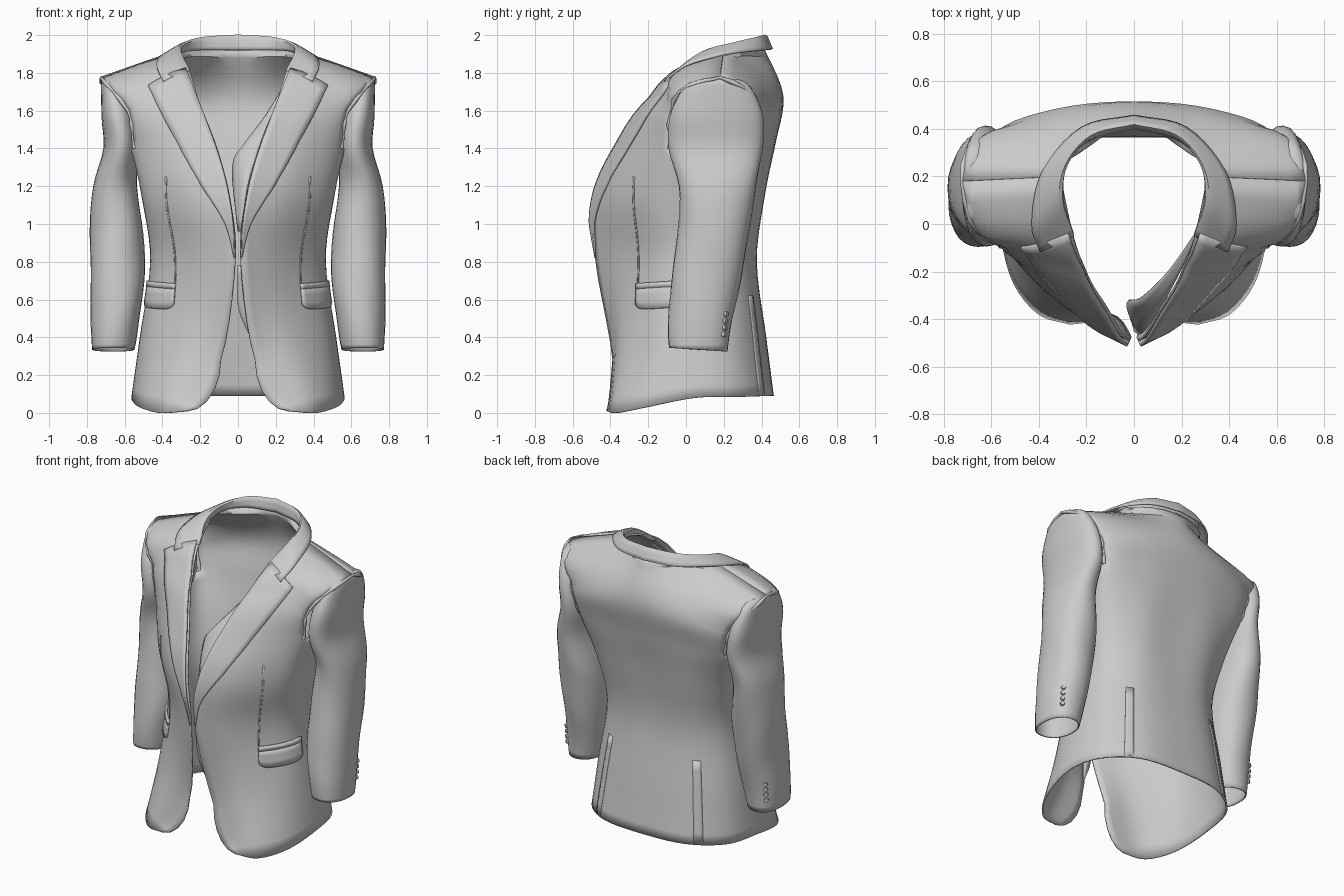
import bpy, bmesh, math
from mathutils import Vector as V
from mathutils.bvhtree import BVHTree

if "Cube" in bpy.data.objects:
    bpy.data.objects.remove(bpy.data.objects["Cube"])


def spline(pts, n, before=None):
    """Catmull-Rom samples through pts, n per segment."""
    p = [V(q) for q in pts]
    p = [V(before) if before else 2 * p[0] - p[1]] + p + [2 * p[-1] - p[-2]]
    out = []
    for i in range(1, len(p) - 2):
        a, b, c, d = p[i - 1:i + 3]
        for k in range(n):
            t = k / n
            out.append(0.5 * (2 * b + (c - a) * t + (2 * a - 5 * b + 4 * c - d) * t * t
                              + (3 * b - a - 3 * c + d) * t ** 3))
    return out + [p[-2].copy()]


def grid(name, rows, mirror=True, thick=0.01, skip=None, closed=False):
    """Quad sheet from equal-length rows of points."""
    m, verts, faces = len(rows[0]), [v for r in rows for v in r], []
    for i in range(len(rows) - 1):
        for j in range(m if closed else m - 1):
            if not (skip and skip(i, j)):
                k = (j + 1) % m
                faces.append((i * m + j, i * m + k, (i + 1) * m + k, (i + 1) * m + j))
    me = bpy.data.meshes.new(name)
    me.from_pydata([tuple(v) for v in verts], [], faces)
    bm = bmesh.new()
    bm.from_mesh(me)
    bmesh.ops.remove_doubles(bm, verts=bm.verts, dist=1e-4)
    bmesh.ops.recalc_face_normals(bm, faces=bm.faces)
    bm.to_mesh(me)
    bm.free()
    return finish(bpy.data.objects.new(name, me), mirror, thick)


def finish(ob, mirror, thick=0):
    bpy.context.collection.objects.link(ob)
    if mirror:
        ob.modifiers.new("Mirror", "MIRROR")
    if thick:
        s = ob.modifiers.new("Solidify", "SOLIDIFY")
        s.thickness, s.offset = thick, 0
    return ob


def loft(rails, n, across):
    """Rows running across a set of rails."""
    cols = [spline(r, n) for r in rails]
    return [spline(r, across) for r in zip(*cols)]


# Body: seven vertical seams from centre back round to the front edge
centre_back = [(0, .46, .09), (0, .42, .4), (0, .37, .8), (0, .41, 1.15), (0, .47, 1.43), (0, .51, 1.68), (0, .41, 1.93)]
back_mid = [(.30, .43, .09), (.28, .39, .4), (.25, .35, .8), (.27, .40, 1.15), (.30, .45, 1.43), (.33, .465, 1.67), (.31, .20, 1.92)]
back_arm = [(.50, .28, .085), (.47, .25, .4), (.42, .23, .8), (.47, .28, 1.12), (.54, .36, 1.40), (.60, .365, 1.60), (.725, .18, 1.775)]
side = [(.56, .05, .08), (.515, .03, .4), (.46, .04, .8), (.50, .06, 1.12), (.55, .13, 1.38), (.66, .15, 1.6), (.725, .18, 1.775)]
front_arm = [(.52, -.21, .03), (.455, -.17, .4), (.415, -.14, .8), (.47, -.16, 1.12), (.545, -.085, 1.40), (.58, -.07, 1.60), (.725, .18, 1.775)]
front_mid = [(.41, -.37, 0), (.26, -.34, .4), (.22, -.345, .8), (.27, -.36, 1.12), (.35, -.26, 1.40), (.43, -.12, 1.68), (.518, .19, 1.848)]
front_edge = [(.27, -.42, .01), (.09, -.385, .28), (.015, -.475, .8), (.04, -.475, 1.12), (.11, -.36, 1.40), (.21, -.18, 1.66), (.31, .20, 1.92)]
N = 5
seams = [spline(c, N) for c in (centre_back, back_mid, back_arm, side, front_arm, front_mid, front_edge)]
# Rounded front hem corner
for k in range(N):
    a = k / N * math.pi / 2
    seams[6][k] = V((.27 - .18 * math.sin(a), -.42 + .035 * k / N, .28 - .27 * math.cos(a)))
# Fullness over the shoulders
puff = {1: (0, .01, .015), 2: (.035, .04, .02), 4: (.03, -.05, .03), 5: (.01, -.03, .04), 6: (0, -.03, .03)}
for c, d in puff.items():
    for k in range(1, N):
        seams[c][5 * N + k] += V(d) * math.sin(math.pi * k / N)
rows = []
for r in zip(*seams):
    mirrored = r[1].copy()
    mirrored.x *= -1
    rows.append(spline(r, N, mirrored))
# Top row: round back neck, straight shoulder seam
top = [s[-1] for s in seams]
rows[-1] = [top[j // N].lerp(top[min(j // N + 1, 6)], (j % N) / N) for j in range(6 * N + 1)]
for k in range(N):
    a = k / N * math.pi / 2
    rows[-1][k] = V((.31 * math.sin(a), .20 + .21 * math.cos(a), 1.925))
body = grid("jacket_body", rows, skip=lambda i, j: i >= 4 * N and 2 * N <= j < 4 * N)

bm = bmesh.new()
bm.from_mesh(body.data)
tree = BVHTree.FromBMesh(bm)
bm.free()

# Lapels laid on the chest, tapering into the front edge
roll = [(.016, -.475, .82), (.025, -.49, 1.0), (.045, -.45, 1.18), (.11, -.35, 1.4), (.21, -.18, 1.66), (.275, -.02, 1.81)]
outer = [(.018, -.475, .82), (.07, -.47, 1.0), (.20, -.42, 1.2), (.30, -.32, 1.38), (.38, -.23, 1.53), (.475, -.09, 1.73)]
lapel = []
for i, r in enumerate(loft((roll, outer), 5, 6)):
    f = min(1, .15 + i / 6) * (1 if i < 12 else 1 - .045 * (i - 12))
    lapel.append([tree.find_nearest(p)[0] + V((.004, -.024, .008)) * f for p in r])
grid("lapel", lapel, thick=.012)

# Folded collar: stand, fold and fall
stand = [(.27, -.03, 1.80), (.30, .10, 1.875), (.295, .24, 1.91), (.19, .355, 1.92), (0, .405, 1.92)]
fold = [(.265, -.055, 1.805), (.315, .09, 1.91), (.29, .25, 1.955), (.18, .375, 1.985), (0, .42, 1.997)]
fall = [(.395, -.115, 1.755), (.43, .0, 1.84), (.385, .22, 1.90), (.22, .405, 1.92), (0, .455, 1.925)]
grid("collar", loft((stand, fold, fall), 5, 4), thick=.012)

# Turned-in facing and lower underlap on one front edge
facing_out = [(.02, -.465, .96), (.05, -.445, 1.2), (.12, -.34, 1.42), (.20, -.19, 1.62), (.27, -.03, 1.78)]
facing_in = [(.0, -.44, .96), (-.03, -.33, 1.3), (.03, -.31, 1.42), (.15, -.19, 1.58), (.27, -.02, 1.78)]
grid("front_facing", loft((facing_out, facing_in), 4, 3), False, .006)
grid("front_underlap", loft(([(.015, -.46, .78), (.05, -.42, .6), (.08, -.385, .38)],
                             [(.0, -.45, .78), (0, -.41, .56), (.08, -.38, .37)]), 4, 2), False, .006)

# Sleeve: stacked rounded sections (cx, rx, z), (cy, ry)
mid = [(.662, .108, .325), (.652, .124, .48), (.638, .138, .7), (.642, .138, .95), (.652, .112, 1.2),
       (.620, .088, 1.4), (.634, .084, 1.56), (.652, .070, 1.68), (.672, .048, 1.75), (.69, .012, 1.772)]
depth = [(.065, .15, 0), (.075, .165, 0), (.105, .18, 0), (.145, .185, 0), (.165, .20, 0),
         (.16, .245, 0), (.158, .245, 0), (.165, .20, 0), (.17, .14, 0), (.175, .03, 0)]
rings = []
for a, b in zip(spline(mid, 4), spline(depth, 4)):
    ring = []
    for k in range(28):
        t = k * math.tau / 28
        c, s = math.cos(t), math.sin(t)
        # Soft cloth folds and a slightly dipping hem
        w = 1 + .015 * math.sin(3 * t + 14 * a.z)
        x = a.x + a.y * w * math.copysign(abs(c) ** .9, c)
        y = b.x + b.y * w * math.copysign(abs(s) ** .9, s)
        ring.append(V((x, y, a.z + (.02 * (.5 - .5 * s) if a.z < .34 else 0))))
    rings.append(ring)
grid("sleeve", rings, thick=.008, closed=True)

# Gathered ridge around the armhole
seam = bpy.data.curves.new("armhole_seam", "CURVE")
seam.dimensions, seam.bevel_depth, seam.bevel_resolution = "3D", .011, 1
path = seams[2][4 * N:] + seams[4][4 * N:-1][::-1]
line = seam.splines.new("POLY")
line.points.add(len(path) - 1)
for i, (pt, p) in enumerate(zip(line.points, path)):
    pt.co = (*p, 1)
    pt.radius = 1 + .35 * math.sin(i * 2.3)
finish(bpy.data.objects.new("armhole_seam", seam), True)


def around(deg, z, lift):
    """Point on the torso at an angle about the vertical axis."""
    d = V((math.cos(math.radians(deg)), math.sin(math.radians(deg)), 0))
    hit = tree.ray_cast(V((0, 0, z)), d)[0]
    return hit + d * lift


# Pocket flaps with rounded lower corners, and their welts
flap, welt = [], []
for i in range(13):
    u = i / 12
    deg = -38 + 36 * u
    drop = .115 - .03 * abs(2 * u - 1) ** 6
    head = .66 + .015 * u
    flap.append([around(deg, head - drop * k / 3, .012) for k in range(4)])
    welt.append([around(deg, head + .025 - .03 * k, .010) for k in range(2)])
grid("pocket_flap", flap, thick=.012)
grid("pocket_welt", welt, thick=.018)

# Front darts above the pockets, and side vents in the back
grid("front_dart", [[around(-38 + .2 * i + 1.2 * k, .69 + .07 * i, .006) for k in range(2)] for i in range(9)], thick=.006)
grid("back_vent", [[around(50 - 2 * k, .10 + .065 * i, .006) for k in range(4)] for i in range(9)], thick=.005)

# Cuff buttons
for i in range(4):
    z = .415 + .036 * i
    n = V((.55, .83, 0)).normalized()
    me = bpy.data.meshes.new("cuff_button")
    bm = bmesh.new()
    bmesh.ops.create_cone(bm, cap_ends=True, segments=12, radius1=.016, radius2=.013, depth=.018)
    bmesh.ops.rotate(bm, verts=bm.verts, matrix=n.to_track_quat("Z", "Y").to_matrix())
    bmesh.ops.translate(bm, verts=bm.verts, vec=(.738, .203 + .09 * (z - .42), z))
    bm.to_mesh(me)
    bm.free()
    finish(bpy.data.objects.new("cuff_button", me), True)

# Smooth cloth with crisp edges
for ob in bpy.data.objects:
    if ob.type == "MESH":
        ob.select_set(True)
        bpy.context.view_layer.objects.active = ob
bpy.ops.object.shade_smooth_by_angle(angle=math.radians(35))
